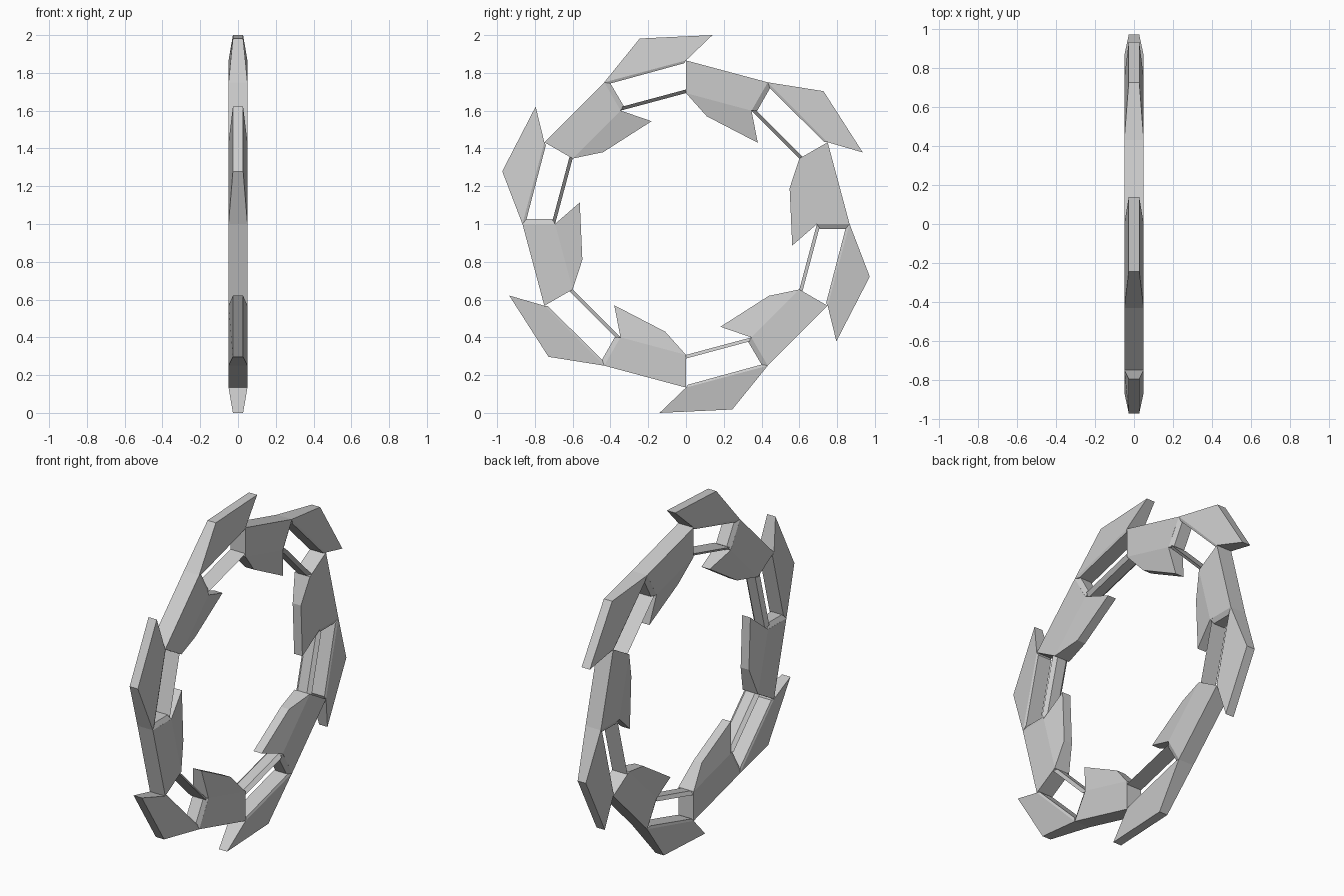
import bpy, bmesh
from math import cos, sin, pi

if "Cube" in bpy.data.objects:
    bpy.data.objects.remove(bpy.data.objects["Cube"])

COUNT = 6          # sixfold repeat around the x axis
CENTRE_Z = 1.0


def ring_part(name, blocks):
    """Each block: four (y, z, half width) corners plus side indices left open."""
    bm = bmesh.new()
    for i in range(COUNT):
        a = i * 2 * pi / COUNT
        c, s = cos(a), sin(a)
        for pts, open_sides in blocks:
            right, left = [], []
            for y, z, w in pts:
                ry, rz = y * c - z * s, y * s + z * c + CENTRE_Z
                right.append(bm.verts.new((w, ry, rz)))
                left.append(bm.verts.new((-w, ry, rz)))
            bm.faces.new(right)
            bm.faces.new(left[::-1])
            for k in range(4):
                if k not in open_sides:
                    n = (k + 1) % 4
                    bm.faces.new((right[k], left[k], left[n], right[n]))
    bmesh.ops.remove_doubles(bm, verts=bm.verts, dist=0.0005)
    bmesh.ops.recalc_face_normals(bm, faces=bm.faces)
    mesh = bpy.data.meshes.new(name)
    bm.to_mesh(mesh)
    bm.free()
    obj = bpy.data.objects.new(name, mesh)
    bpy.context.collection.objects.link(obj)
    return obj


W, T = 0.05, 0.027   # half widths: body and blade tips

# Solid links with the inward swept blades
ring_part("solid_links", [
    ([(0, .866, W), (.433, .75, W), (.347, .60, W), (0, .693, W)], {2}),
    ([(0, .693, W), (.347, .60, W), (.38, .43, T), (.11, .57, T)], {0}),
])

# Outward swept blades over the openings, with a thin lip below
ring_part("outer_blades", [
    ([(-.433, .75, W), (0, .866, W), (.14, 1.0, T), (-.245, .982, T)], {0}),
    ([(-.433, .75, W), (0, .866, W), (-.01, .851, .045), (-.40, .744, .045)], {0}),
])

# Bevelled rails closing the inner side of the openings
ring_part("inner_rails", [
    ([(-.347, .60, .03), (0, .693, .03), (0, .712, W), (-.335, .622, W)], set()),
])

# Sloped end walls of the openings
ring_part("opening_ends", [
    ([(-.433, .75, W), (-.347, .60, W), (-.33, .625, .035), (-.40, .744, .035)], {0}),
])
